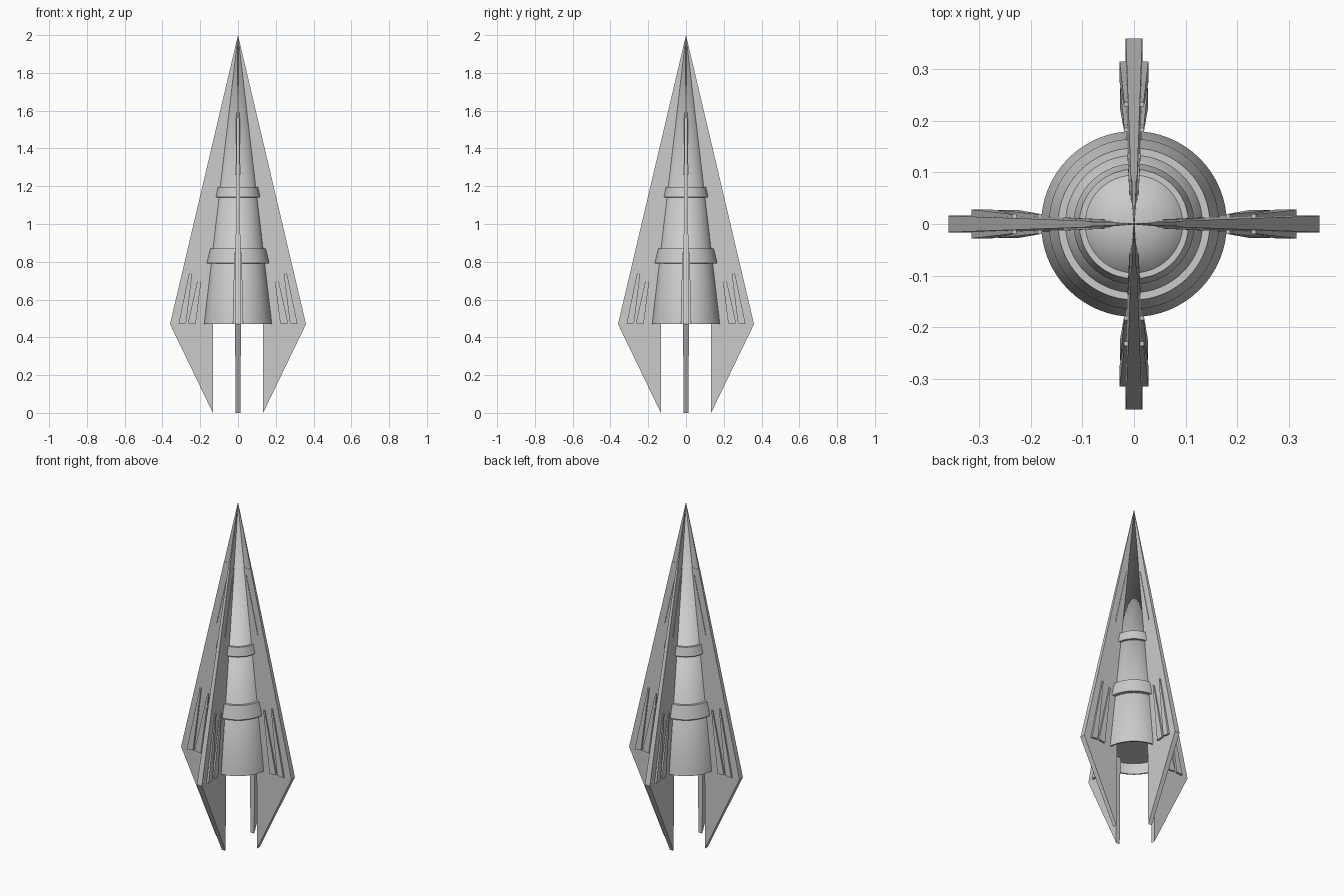
import bpy, bmesh, math
from mathutils import Matrix

cube = bpy.data.objects.get("Cube")
if cube:
    bpy.data.objects.remove(cube, do_unlink=True)


def finish(name, bm):
    bmesh.ops.remove_doubles(bm, verts=bm.verts, dist=1e-5)
    bmesh.ops.recalc_face_normals(bm, faces=bm.faces)
    mesh = bpy.data.meshes.new(name)
    bm.to_mesh(mesh)
    bm.free()
    obj = bpy.data.objects.new(name, mesh)
    bpy.context.collection.objects.link(obj)
    return obj


def lathe(name, profile, steps=64):
    """Spin (radius, height) points around the vertical axis."""
    bm = bmesh.new()
    verts = [bm.verts.new((r, 0, z)) for r, z in profile]
    edges = [bm.edges.new(pair) for pair in zip(verts, verts[1:])]
    bmesh.ops.spin(bm, geom=verts + edges, axis=(0, 0, 1), cent=(0, 0, 0),
                   angle=math.tau, steps=steps)
    obj = finish(name, bm)
    bpy.ops.object.select_all(action='DESELECT')
    obj.select_set(True)
    bpy.context.view_layer.objects.active = obj
    bpy.ops.object.shade_smooth_by_angle(angle=math.radians(30))


def add_slab(bm, outline):
    """Close a symmetric slab from (radius, height, half thickness) points."""
    sides = [[bm.verts.new((r, s * t, z)) for r, z, t in outline] for s in (-1, 1)]
    for side in sides:
        bm.faces.new(side)
    count = len(outline)
    for i in range(count):
        j = (i + 1) % count
        bm.faces.new((sides[0][i], sides[0][j], sides[1][j], sides[1][i]))


def four_around(name, slabs):
    for label, turn in (("left", 0), ("back", 1), ("right", 2), ("front", 3)):
        bm = bmesh.new()
        for outline in slabs:
            add_slab(bm, outline)
        bm.transform(Matrix.Rotation(turn * math.pi / 2, 4, 'Z'))
        finish(f"{label}_{name}", bm)


# Conical hull with a recessed base
BASE, TIP, RADIUS = 0.47, 2.0, 0.18


def hull_radius(z):
    return RADIUS * (TIP - z) / (TIP - BASE)


lathe("hull", [(0, TIP), (RADIUS, BASE), (0.172, BASE), (0.166, 0.53), (0, 0.53)])

# Flared collars
for name, low, high, r_low, r_high in (("upper_collar", 1.14, 1.195, 0.117, 0.106),
                                       ("lower_collar", 0.79, 0.87, 0.165, 0.147)):
    lathe(name, [(hull_radius(low) - 0.004, low), (r_low - 0.003, low),
                 (r_low, low + 0.008), (r_high, high),
                 (hull_radius(high) - 0.004, high)])

# Fins: slim tip, main blade and swept tail
SPAN, INNER, SPLIT = 0.36, 0.133, 1.63


def edge(z, reach=SPAN):
    return reach * (TIP - z) / (TIP - BASE)


four_around("fin", [
    [(0, TIP, 0.001), (edge(SPLIT), SPLIT, 0.0045), (0, SPLIT, 0.0045)],
    [(0, SPLIT, 0.006), (edge(SPLIT), SPLIT, 0.006),
     (SPAN, BASE, 0.016), (INNER, BASE, 0.016)],
    [(INNER, BASE, 0.016), (SPAN, BASE, 0.016), (INNER, 0, 0.012)],
])

# Raised tapering slats on each fin
four_around("fin_slats", [
    [(0.228, 0.85, 0.019), (0.236, 0.85, 0.019),
     (0.315, BASE, 0.028), (0.275, 0.475, 0.028)],
    [(0.178, 0.83, 0.019), (0.186, 0.83, 0.019),
     (0.265, 0.475, 0.027), (0.224, BASE, 0.027)],
])

# Thin ribs near the fin tips
four_around("fin_rib", [
    [(0.055, 1.59, 0.009), (0.06, 1.59, 0.009),
     (0.137, 1.26, 0.0125), (0.13, 1.26, 0.0125)],
])
